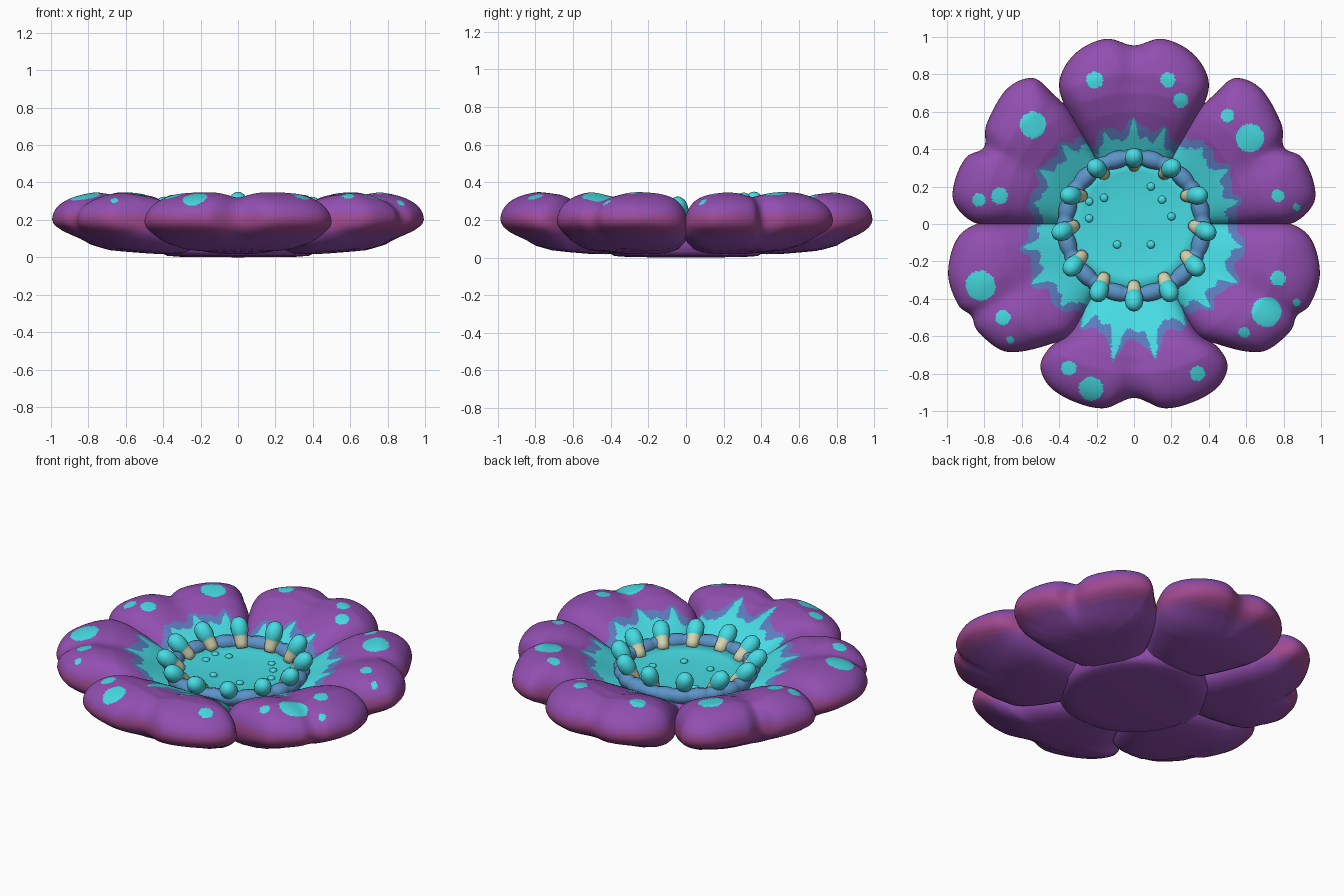
import bpy, bmesh
from math import sin, cos, pi, radians, hypot, atan2, exp
from mathutils import Vector, Matrix

if "Cube" in bpy.data.objects:
    bpy.data.objects.remove(bpy.data.objects["Cube"])


def material(name, r, g, b):
    """Flat material from 8-bit sRGB values."""
    lin = [((c / 255 + 0.055) / 1.055) ** 2.4 for c in (r, g, b)] + [1]
    m = bpy.data.materials.new(name)
    m.use_nodes = True
    m.diffuse_color = lin
    m.node_tree.nodes["Principled BSDF"].inputs["Base Color"].default_value = lin
    return m


purple = material("purple", 146, 79, 177)
plum = material("plum", 152, 77, 163)
rose = material("rose", 160, 73, 142)
teal = material("teal", 70, 220, 227)
blue = material("blue", 92, 148, 200)
violet = material("violet blue", 92, 124, 190)
cream = material("cream", 216, 215, 178)


def skin(name, rings, mats, rule=None, loop=False):
    """Bridge closed rings of points; a one-point ring makes a pole."""
    bm = bmesh.new()
    vs = [[bm.verts.new(p) for p in ring] for ring in rings]
    pairs = list(zip(vs, vs[1:])) + ([(vs[-1], vs[0])] if loop else [])
    for a, b in pairs:
        n = max(len(a), len(b))
        for i in range(n):
            j = (i + 1) % n
            quad = [a[i % len(a)], a[j % len(a)], b[j % len(b)], b[i % len(b)]]
            bm.faces.new(list(dict.fromkeys(quad)))
    bmesh.ops.recalc_face_normals(bm, faces=bm.faces)
    for f in bm.faces:
        f.smooth = True
        if rule:
            f.material_index = rule(f)
    me = bpy.data.meshes.new(name)
    bm.to_mesh(me)
    bm.free()
    for m in mats:
        me.materials.append(m)
    ob = bpy.data.objects.new(name, me)
    bpy.context.scene.collection.objects.link(ob)
    return ob


def lathe(profile, n):
    return [[(r * cos(2 * pi * i / n), r * sin(2 * pi * i / n), z)
             for i in range(n if r else 1)] for r, z in profile]


def curve_at(points, x):
    """Linear interpolation along a short profile."""
    if x <= points[0][0]:
        return points[0][1]
    for (xa, ya), (xb, yb) in zip(points, points[1:]):
        if x <= xb:
            return ya + (yb - ya) * (x - xa) / (xb - xa)
    return points[-1][1]


def closed_spline(pts, steps):
    out, n = [], len(pts)
    for i in range(n):
        a, b, c, d = (pts[(i + k) % n] for k in (-1, 0, 1, 2))
        for s in range(steps):
            t = s / steps
            out.append((b * 2 + (c - a) * t + (a * 2 - b * 5 + c * 4 - d) * t ** 2
                        + (b * 3 - a - c * 3 + d) * t ** 3) / 2)
    return out


# Lobe outlines from the notch outwards, then the shared root of every petal
BACK = [(.99, .14), (.945, .27), (.85, .365), (.73, .4)]
FRONT = [(.985, .16), (.95, .32), (.87, .45), (.76, .5), (.66, .45)]
SIDE_BACK = [(.95, .07), (.95, .284), (.858, .405), (.72, .385)]
SIDE_MID = [(.955, .14), (.945, .28), (.886, .385), (.74, .42)]
SIDE_FRONT = [(1.03, .1), (.995, .264), (.867, .4), (.73, .42)]
SIDE_LOW = [(1.01, .08), (.958, .22), (.872, .285), (.72, .33)]
ROOT = [(.58, .345), (.4, .235), (.25, .1)]

# Radial height profiles
TOP = [(.3, .17), (.4, .2), (.5, .25), (.6, .3), (.7, .335), (.8, .352), (1, .34)]
BOTTOM = [(.3, .01), (.5, .018), (.7, .035), (.8, .06), (.87, .095), (1, .12)]
RIM = [(.3, .1), (.7, .15), (1, .2)]

# Spots: x, y, radius
SPOTS = [(-.21, .77, .045), (.18, .77, .04), (.25, .66, .04), (-.54, .53, .07),
         (-.72, .15, .045), (-.83, .13, .035), (.5, .58, .035), (.62, .46, .075),
         (.77, .15, .035), (.87, .09, .02), (-.82, -.33, .08), (-.7, -.5, .04),
         (-.66, -.62, .02), (.77, -.29, .04), (.71, -.47, .08), (.59, -.58, .03),
         (.87, -.42, .02), (-.35, -.77, .04), (-.23, -.88, .065), (.34, -.8, .04)]


def petal(name, angle, notch, lobe_a, lobe_b, reach, spikes, drop, phase=0):
    """lobe_a lies anticlockwise of the petal axis, lobe_b clockwise."""
    outline = [Vector(notch)] + [Vector(p) for p in lobe_a + ROOT]
    outline += [Vector((x, -y)) for x, y in reversed(lobe_b + ROOT)]
    outline = closed_spline(outline, 12)
    centre = Vector((.62, 0))
    turn = Matrix.Rotation(radians(angle), 3, 'Z')

    def point(p, s, side):
        q = centre + (p - centre) * s
        r = q.length
        rim = curve_at(RIM, r)
        far = curve_at(side, r)
        if side is TOP:
            groove = exp(-((q.y - notch[1]) / .08) ** 2)
            far -= .025 * groove * min(1, max(0, (r - .5) * 4))
        z = rim + (far - rim) * max(0, 1 - s ** 4.5) ** .5
        return turn @ Vector((q.x, q.y, z))

    def ring(s, side):
        return [point(p, s, side) for p in (outline if s else outline[:1])]

    def paint(f):
        c = f.calc_center_median()
        r = hypot(c.x, c.y)
        if any(hypot(c.x - x, c.y - y) < d for x, y, d in SPOTS) and f.normal.z > .1:
            return 3
        if r > .76 and .12 < c.z < .245:
            return 2 if .14 < c.z < .22 else 1
        if f.normal.z < .1:
            return 0
        # star with a few long points and a jagged border
        local = turn.transposed() @ c
        a = atan2(local.y, local.x) / radians(30)
        wave = abs(cos(pi * (a - phase) / .6))
        tall = spikes * (1 - .6 * a * a)
        base = reach - drop * a * a + .01 * sin(a * 19)
        edge = base + tall * wave ** 12
        border = base + .05 + tall * .55 * wave ** 3
        return 3 if r < edge else 4 if r < max(edge + .015, border) else 0

    rows = 50
    steps = [1 - (1 - k / rows) ** 1.5 for k in range(rows + 1)]
    rings = [ring(s, TOP) for s in steps]
    rings += [ring(s, BOTTOM) for s in (.985, .95, .88, .78, .65, .5, .3, 0)]
    skin(name, rings, [purple, plum, rose, teal, violet], paint)


petal("back_petal", 90, (.955, 0), BACK, BACK, .46, .1, .03)
petal("front_petal", -90, (.93, 0), FRONT, FRONT, .57, .17, .06, .3)
petal("left_back_petal", 30, (.9, -.045), SIDE_BACK, SIDE_MID, .51, .07, .02)
petal("right_back_petal", 150, (.9, .045), SIDE_MID, SIDE_BACK, .51, .07, .02)
petal("left_front_petal", -30, (1.0, .01), SIDE_FRONT, SIDE_LOW, .54, .09, .04)
petal("right_front_petal", 210, (1.0, -.01), SIDE_LOW, SIDE_FRONT, .54, .09, .04)

# Underside base and shallow central bowl
skin("flower_base", lathe([(0, 0), (.3, .002), (.38, .008), (.42, .03), (.42, .12),
                           (.38, .17), (0, .16)], 48), [purple])
skin("centre_bowl", lathe([(0, .172), (.15, .174), (.28, .18), (.36, .2), (.36, .16),
                           (0, .16)], 48), [teal])

# Bulging ring around the bowl
tube = []
for i in range(144):
    a = 2 * pi * i / 144
    m = .038 + .009 * abs(cos(a * 12)) ** .6
    tube.append([((.367 + m * cos(b)) * cos(a), (.367 + m * cos(b)) * sin(a) - .012,
                  .195 + m * sin(b)) for b in (2 * pi * k / 12 for k in range(12))])
skin("bowl_ring", tube, [blue], loop=True)

# Stamens: cream stalk with a swollen teal tip
STAMEN = [(0, 0), (.03, .004), (.036, .03), (.039, .06), (.041, .075), (.046, .085),
          (.05, .112), (.047, .143), (.036, .165), (.019, .178), (0, .182)]
for k in range(12):
    a = radians(30 * k)
    base = Vector((.31 * cos(a), .31 * sin(a) - .005, .18))
    tip = Vector((.405 * cos(a), .405 * sin(a) - .05, .29))
    ob = skin(f"stamen_{k + 1}", lathe(STAMEN, 16), [cream, teal],
              lambda f: int(f.calc_center_median().z > .078))
    ob.matrix_world = (Matrix.Translation(base)
                       @ (tip - base).to_track_quat('Z', 'Y').to_matrix().to_4x4())

# Small bubbles on the bowl
BUBBLES = [(-.24, .12), (-.16, .14), (.15, .13), (.2, .04), (-.24, .03),
           (-.09, -.11), (.09, -.11), (.09, .2)]
for k, (x, y) in enumerate(BUBBLES):
    dome = [(.022 * sin(t * pi / 8), -.014 * cos(t * pi / 8)) for t in range(1, 8)]
    ob = skin(f"bubble_{k + 1}", lathe([(0, -.014)] + dome + [(0, .014)], 12), [teal])
    ob.location = (x, y, .178)
